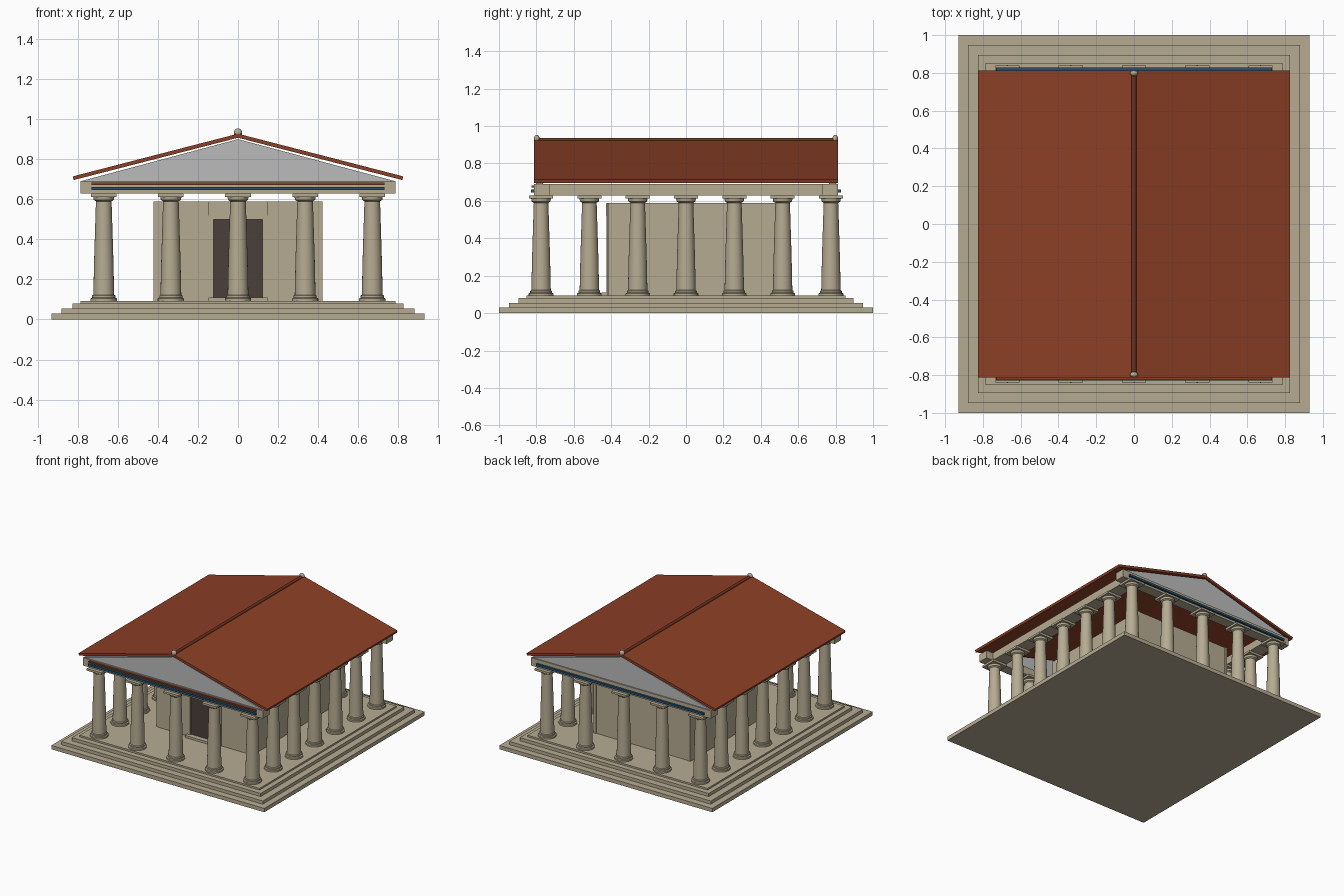
import bpy, bmesh, math
from mathutils import Matrix

cube = bpy.data.objects.get("Cube")
if cube:
    bpy.data.objects.remove(cube, do_unlink=True)


def material(name, r, g, b):
    m = bpy.data.materials.new(name)
    m.use_nodes = True
    m.diffuse_color = (r, g, b, 1)
    m.node_tree.nodes["Principled BSDF"].inputs["Base Color"].default_value = (r, g, b, 1)
    return m


STONE = material("warm stone", 0.47, 0.41, 0.29)
MARBLE = material("grey marble", 0.50, 0.50, 0.50)
TILE = material("terracotta", 0.26, 0.05, 0.019)
RIDGE = material("dark terracotta", 0.15, 0.03, 0.014)
DOOR = material("dark wood", 0.07, 0.05, 0.042)
BLUE = material("deep blue", 0.02, 0.08, 0.15)


def finish(name, bm, mat, smooth=False):
    bmesh.ops.recalc_face_normals(bm, faces=bm.faces)
    mesh = bpy.data.meshes.new(name)
    bm.to_mesh(mesh)
    bm.free()
    mesh.materials.append(mat)
    ob = bpy.data.objects.new(name, mesh)
    bpy.context.collection.objects.link(ob)
    if smooth:
        bpy.ops.object.select_all(action="DESELECT")
        ob.select_set(True)
        bpy.context.view_layer.objects.active = ob
        bpy.ops.object.shade_smooth_by_angle(angle=math.radians(35))
    return ob


def add_box(bm, x0, x1, y0, y1, z0, z1):
    mid = Matrix.Translation(((x0 + x1) / 2, (y0 + y1) / 2, (z0 + z1) / 2))
    bmesh.ops.create_cube(bm, size=1, matrix=mid @ Matrix.Diagonal((x1 - x0, y1 - y0, z1 - z0, 1)))


def box(name, mat, *bounds):
    bm = bmesh.new()
    add_box(bm, *bounds)
    return finish(name, bm, mat)


def prism(name, mat, profile, y0, y1):
    """Extrude an x-z outline along y."""
    bm = bmesh.new()
    face = bm.faces.new([bm.verts.new((x, y0, z)) for x, z in profile])
    ext = bmesh.ops.extrude_face_region(bm, geom=[face])
    moved = [v for v in ext["geom"] if isinstance(v, bmesh.types.BMVert)]
    bmesh.ops.translate(bm, verts=moved, vec=(0, y1 - y0, 0))
    return finish(name, bm, mat)


# Stepped platform
z = 0
for i, (hx, hy, top) in enumerate([(0.93, 1.0, 0.03), (0.88, 0.947, 0.055),
                                   (0.825, 0.895, 0.08), (0.785, 0.853, 0.093)]):
    box(f"platform_step_{i + 1}", STONE, -hx, hx, -hy, hy, z, top)
    z = top

# Column: lathed base, tapering shaft and capital, with a square slab on top
bm = bmesh.new()
profile = [(0, 0.093), (0.066, 0.093), (0.066, 0.105), (0.058, 0.109), (0.058, 0.119),
           (0.052, 0.123), (0.048, 0.3), (0.039, 0.59), (0.05, 0.597), (0.053, 0.613), (0, 0.613)]
verts = [bm.verts.new((r, 0, h)) for r, h in profile]
edges = [bm.edges.new(pair) for pair in zip(verts, verts[1:])]
bmesh.ops.spin(bm, geom=verts + edges, cent=(0, 0, 0), axis=(0, 0, 1),
               angle=math.tau, steps=24, use_duplicate=False)
bmesh.ops.remove_doubles(bm, verts=bm.verts, dist=0.0005)
add_box(bm, -0.064, 0.064, -0.064, 0.064, 0.612, 0.628)
column = finish("column", bm, STONE, smooth=True)

spots = [(0.335 * i, 0.2583 * j) for i in range(-2, 3) for j in range(-3, 4)
         if abs(i) == 2 or abs(j) == 3]
column.location = (*spots[0], 0)
for x, y in spots[1:]:
    copy = column.copy()
    copy.location = (x, y, 0)
    bpy.context.collection.objects.link(copy)

# Beams, gables and painted bands at both ends
for end, s in (("front", -1), ("back", 1)):
    def span(a, b):
        return sorted((s * a, s * b))
    box(f"{end}_beam", STONE, -0.785, 0.785, *span(0.73, 0.812), 0.628, 0.69)
    prism(f"{end}_gable", MARBLE, [(-0.785, 0.69), (0.785, 0.69), (0, 0.9)], *span(0.765, 0.803))
    box(f"{end}_blue_band", BLUE, -0.73, 0.73, *span(0.81, 0.828), 0.645, 0.662)
box("front_red_band", TILE, -0.73, 0.73, -0.826, -0.81, 0.672, 0.683)

# Side beams and roof slopes
for side, s in (("left", 1), ("right", -1)):
    box(f"{side}_beam", STONE, *sorted((s * 0.615, s * 0.725)), -0.73, 0.73, 0.628, 0.69)
    prism(f"{side}_roof", TILE,
          [(0, 0.927), (s * 0.825, 0.714), (s * 0.82, 0.696), (0, 0.907)], -0.812, 0.812)

# Ridge roll and end ornaments
bm = bmesh.new()
bmesh.ops.create_cone(bm, cap_ends=True, segments=12, radius1=0.013, radius2=0.013, depth=1.62,
                      matrix=Matrix.Translation((0, 0, 0.924)) @ Matrix.Rotation(math.pi / 2, 4, "X"))
finish("roof_ridge", bm, RIDGE, smooth=True)
for end, s in (("front", -1), ("back", 1)):
    bm = bmesh.new()
    place = Matrix.Translation((0, s * 0.798, 0.932)) @ Matrix.Diagonal((0.021, 0.015, 0.021, 1))
    bmesh.ops.create_uvsphere(bm, u_segments=16, v_segments=10, radius=1, matrix=place)
    finish(f"{end}_ridge_ornament", bm, STONE, smooth=True)

# Inner chamber walls
for side, s in (("left", 1), ("right", -1)):
    box(f"chamber_{side}_wall", STONE, *sorted((s * 0.4, s * 0.422)), -0.415, 0.55, 0.093, 0.59)
    box(f"chamber_front_wall_{side}", STONE, *sorted((s * 0.148, s * 0.4)),
        -0.42, -0.395, 0.093, 0.59)
    box(f"door_jamb_{side}", STONE, *sorted((s * 0.123, s * 0.148)), -0.424, -0.395, 0.093, 0.52)
box("chamber_back_wall", STONE, -0.4, 0.4, 0.52, 0.545, 0.093, 0.59)

# Doorway
box("door_lintel", STONE, -0.148, 0.148, -0.424, -0.395, 0.5, 0.59)
box("door_lintel_trim", STONE, -0.148, 0.148, -0.428, -0.42, 0.52, 0.586)
box("door", DOOR, -0.123, 0.123, -0.412, -0.4, 0.093, 0.5)
box("door_sill", STONE, -0.148, 0.148, -0.452, -0.412, 0.093, 0.11)
